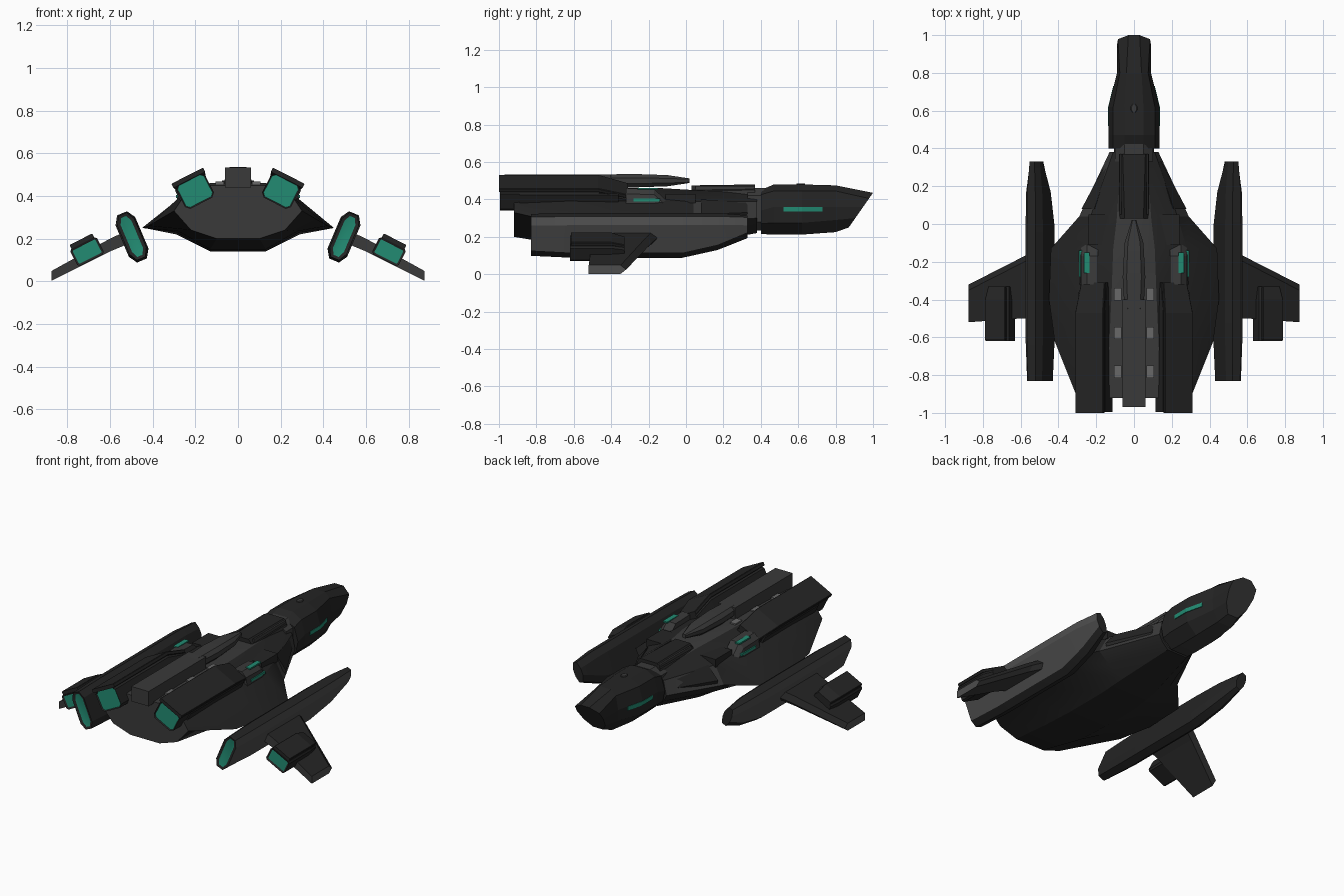
import bpy, bmesh, math

cube = bpy.data.objects.get("Cube")
if cube:
    bpy.data.objects.remove(cube, do_unlink=True)


def material(name, r, g, b):
    m = bpy.data.materials.new(name)
    m.use_nodes = True
    m.diffuse_color = (r, g, b, 1)
    shader = next(n for n in m.node_tree.nodes if n.type == 'BSDF_PRINCIPLED')
    shader.inputs["Base Color"].default_value = (r, g, b, 1)
    shader.inputs["Roughness"].default_value = 0.8
    return m


DARK, MID, LIGHT, PALE, TEAL = range(5)
MATS = [material("charcoal", .018, .018, .018), material("dark grey", .042, .042, .042),
        material("mid grey", .075, .075, .075), material("pale grey", .14, .14, .14),
        material("teal glow", .016, .26, .17)]


def ring(y, pts, slant=0):
    """Cross-section at y, optionally leaning forward with height."""
    return [(x, y + slant * (z - .25), z) for x, z in pts]


def sym(half):
    """Full section from its +x half, listed top to bottom."""
    return half + [(-x, z) for x, z in reversed(half)]


def chamfer(w, h, c, dz=0):
    """Rectangle of half sizes w, h with corners cut by c."""
    return [(w, h - c + dz), (w, c - h + dz), (w - c, dz - h), (c - w, dz - h),
            (-w, c - h + dz), (-w, h - c + dz), (c - w, h + dz), (w - c, h + dz)]


def tilt(pts, cx, cz, degrees):
    """Lean a section outward about the point cx, cz."""
    c, s = math.cos(math.radians(degrees)), math.sin(math.radians(degrees))
    return [(cx + x * c + z * s, cz - x * s + z * c) for x, z in pts]


def loft(name, rings, colour=DARK, glow=0, rule=None, mirror=False, smooth=False):
    """Skin the rings; glow insets a teal panel in the rear cap."""
    for sx, side in ((1, "left_"), (-1, "right_")) if mirror else ((1, ""),):
        bm = bmesh.new()
        rows = [[bm.verts.new((x * sx, y, z)) for x, y, z in r] for r in rings]
        n = len(rows[0])
        for a, b in zip(rows, rows[1:]):
            for i in range(n):
                j = (i + 1) % n
                bm.faces.new((a[i], a[j], b[j], b[i]))
        rear = bm.faces.new(rows[0])
        bm.faces.new(rows[-1])
        bmesh.ops.recalc_face_normals(bm, faces=bm.faces)
        for f in bm.faces:
            c, nrm = f.calc_center_median(), f.normal.copy()
            c.x *= sx
            nrm.x *= sx
            f.material_index = rule(c, nrm) if rule else colour
        if glow:
            bmesh.ops.inset_individual(bm, faces=[rear], thickness=glow, depth=-.006)
            rear.material_index = TEAL
        me = bpy.data.meshes.new(side + name)
        bm.to_mesh(me)
        bm.free()
        for m in MATS:
            me.materials.append(m)
        ob = bpy.data.objects.new(side + name, me)
        bpy.context.collection.objects.link(ob)
        if smooth:
            bpy.ops.object.select_all(action='DESELECT')
            ob.select_set(True)
            bpy.context.view_layer.objects.active = ob
            bpy.ops.object.shade_smooth_by_angle(angle=math.radians(24))


def box(name, x0, x1, y0, y1, z0, z1, colour=DARK, mirror=False):
    pts = [(x0, z0), (x1, z0), (x1, z1), (x0, z1)]
    loft(name, [ring(y0, pts), ring(y1, pts)], colour, mirror=mirror)


# Main hull: broad faceted body with swept shoulders
def hull_rule(c, n):
    if n.y < -.7:
        return MID
    if abs(c.x) < .05 and n.z > .7:
        return MID
    if c.y > 0 and abs(n.x) > .5 and n.z > 0:
        return MID
    return DARK


loft("main_hull", [
    ring(-.92, sym([(.14, .45), (.26, .39), (.30, .33), (.22, .24), (.10, .20)])),
    ring(-.62, sym([(.13, .46), (.28, .39), (.42, .26), (.28, .235), (.13, .15)])),
    ring(-.40, sym([(.12, .46), (.28, .385), (.45, .25), (.29, .23), (.13, .14)])),
    ring(-.13, sym([(.11, .46), (.28, .385), (.44, .25), (.29, .22), (.13, .14)])),
    ring(.04, sym([(.09, .45), (.23, .39), (.29, .28), (.22, .22), (.12, .16)])),
    ring(.38, sym([(.07, .43), (.11, .39), (.13, .30), (.11, .26), (.07, .22)])),
], rule=hull_rule, smooth=True)

# Shoulder panels along the hull's forward flank
loft("flank_panel", [
    ring(.08, [(.19, .36), (.272, .30), (.278, .32), (.21, .40)]),
    ring(.33, [(.10, .36), (.142, .32), (.145, .33), (.127, .385)]),
], DARK, mirror=True)
box("deck_panel", .10, .24, -.11, .05, .38, .43, mirror=True)

# Central spine: rear beam and tapered forward spindle
box("spine_beam", -.06, .06, -.97, -.40, .44, .533, MID)
loft("spine_spindle", [ring(y, chamfer(w, h, w * .35, .50)) for y, w, h in
     ((-.46, .05, .033), (-.28, .06, .036), (-.10, .05, .03), (.02, .012, .012))], MID, smooth=True)
for i in range(3):
    y = -.37 - .205 * i
    box("trench_vent_%d" % i, .065, .105, y - .035, y + .03, .44, .468, PALE, mirror=True)

# Forward dorsal housing
loft("dorsal_housing", [ring(y, sym([(w, z), (.08, z - .03), (.08, .38)]))
     for y, w, z in ((.03, .05, .475), (.37, .06, .48))],
     rule=lambda c, n: MID if abs(n.x) > .8 else DARK)
for x in (-.075, .065):
    box("housing_rail", x, x + .01, .05, .37, .44, .472, MID)

# Neck and head
loft("neck_collar", [ring(y, sym([(.05, .46), (.10, .42), (.105, .28), (.06, .235)]))
     for y in (.33, .47)], MID)
MID_HEAD = [(.05, .48), (.11, .445), (.135, .36), (.125, .275), (.06, .212)]
loft("head", [
    ring(.40, sym([(.05, .45), (.11, .425), (.135, .34), (.12, .27), (.06, .215)])),
    ring(.47, sym(MID_HEAD)),
    ring(.62, sym(MID_HEAD)),
    ring(.80, sym([(.04, .475), (.075, .445), (.09, .36), (.085, .29), (.05, .225)])),
    ring(.87, sym([(.03, .435), (.085, .405), (.09, .36), (.075, .30), (.035, .25)]), .70),
], rule=lambda c, n: MID if n.y > .5 or n.z < -.8 else DARK)
loft("head_window", [ring(y, [(x - .02, .335), (x, .335), (x, .36), (x - .02, .36)])
     for y, x in ((.52, .137), (.62, .137), (.73, .11))], TEAL, mirror=True)
loft("head_roof_dome", [ring(y, chamfer(w, .008, .004, .478))
     for y, w in ((.59, .008), (.605, .018), (.62, .018), (.635, .008))], MID)

# Shoulder pods with lit windows
loft("shoulder_pod", [ring(y, [(.19, .36), (.29, .36), (.28, z - .03), (.25, z), (.19, z)])
     for y, z in ((-.32, .46), (-.17, .455), (-.11, .40))], MID, mirror=True)
box("pod_roof_window", .235, .265, -.26, -.15, .452, .461, TEAL, mirror=True)
box("pod_side_window", .276, .29, -.28, -.14, .39, .405, TEAL, mirror=True)

# Main engines with raised cover plates
ENGINE = (.205, .43, 27)
loft("main_engine", [
    ring(-.995, tilt(chamfer(.076, .064, .018, -.008), *ENGINE)),
    ring(-.47, tilt(chamfer(.076, .064, .018, -.008), *ENGINE)),
    ring(-.31, tilt(chamfer(.07, .042, .015, -.028), *ENGINE)),
], glow=.007, mirror=True)
loft("engine_cover", [ring(y, tilt(chamfer(w, .011, .003, z), *ENGINE))
     for y, w, z in ((-1, .083, .062), (-.47, .083, .062), (-.31, .07, .018))], mirror=True)
loft("engine_side_strake", [ring(y, tilt(chamfer(.01, .05, .005, -.01), .27, .397, 27))
     for y in (-.89, -.36)], mirror=True)

# Side nacelles, leaning outward
def nacelle_section(w, low, high):
    pts = [(w, high - .04), (w, low + .04), (w / 2, low), (-w / 2, low),
           (-w, low + .04), (-w, high - .04), (-w / 2, high), (w / 2, high)]
    return tilt(pts, .497, .208, 23)


loft("nacelle", [ring(y, nacelle_section(w, low, high)) for y, w, low, high in (
    (-.83, .043, -.11, .115), (-.60, .05, -.12, .12), (-.02, .05, -.12, .12),
    (.17, .046, -.075, .12), (.33, .028, -.01, .11))],
    glow=.016, rule=lambda c, n: LIGHT if n.x > .8 else DARK, mirror=True, smooth=True)

# Outer wings
def wing_section(x, z, t, front, back):
    return [(x, front, z), (x, front - .03, z + t), (x, back, z + t), (x, back, z - t),
            (x, front - .03, z - t)]


loft("outer_wing", [wing_section(.52, .205, .032, -.14, -.50),
                    wing_section(.60, .17, .03, -.18, -.50),
                    wing_section(.875, .025, .023, -.32, -.52)],
     rule=lambda c, n: DARK if n.z > .5 else LIGHT if n.x > .9 else MID, mirror=True)

# Wing-mounted engines
WING_ENGINE = (.712, .148, 27)
loft("wing_engine", [ring(y, tilt(chamfer(w, h, .01, -.01), *WING_ENGINE))
     for y, w, h in ((-.62, .07, .045), (-.40, .07, .045), (-.33, .06, .03))],
     glow=.011, mirror=True)
loft("wing_engine_cover", [ring(y, tilt(chamfer(w, .01, .003, z), *WING_ENGINE))
     for y, w, z in ((-.615, .06, .045), (-.40, .06, .045), (-.33, .05, .025))], mirror=True)
